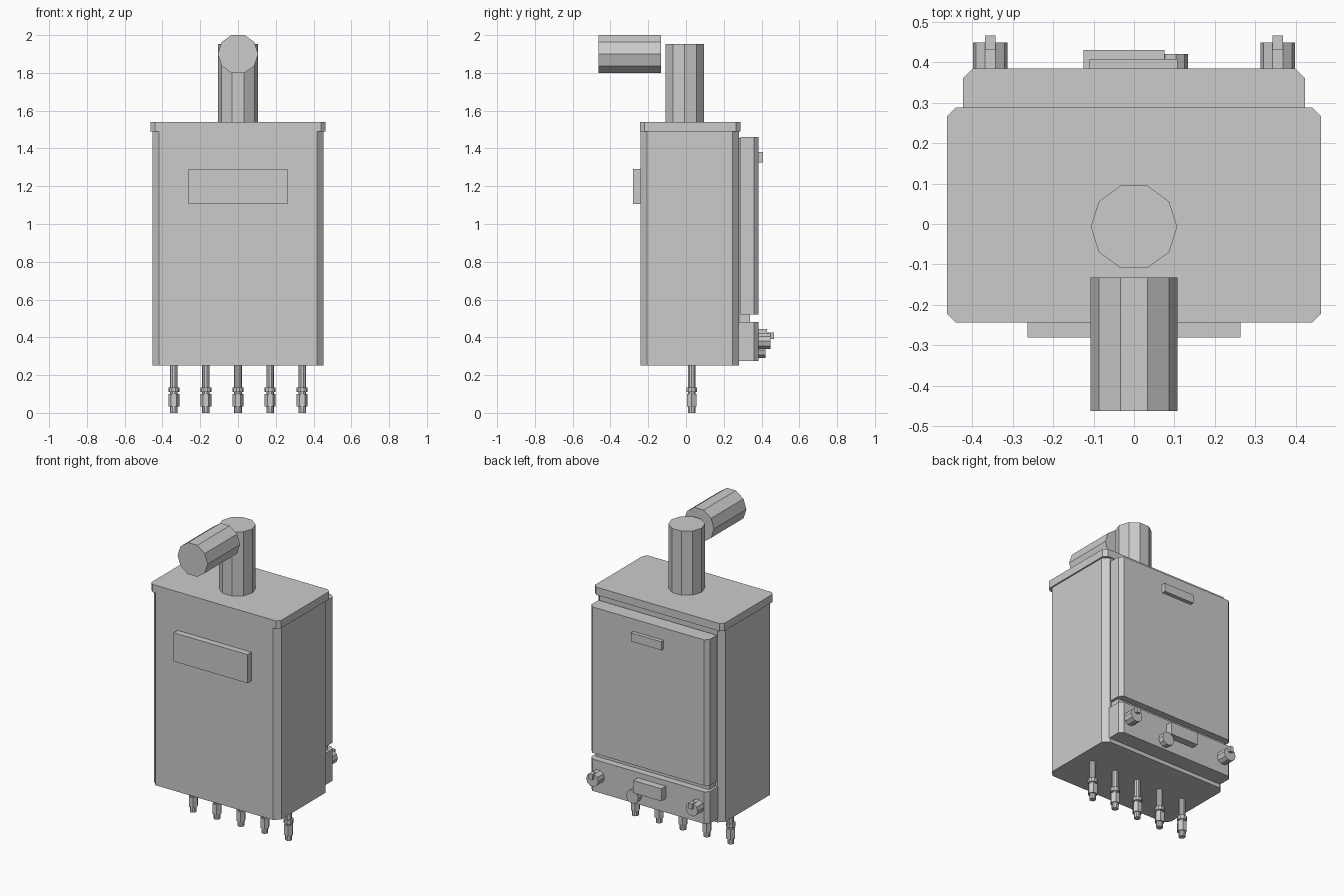
import bpy
import bmesh
from math import radians
from mathutils import Matrix, Vector

cube = bpy.data.objects.get("Cube")
if cube:
    bpy.data.objects.remove(cube, do_unlink=True)

grey = bpy.data.materials.new("plain grey")
grey.use_nodes = True
COLOUR = (0.6, 0.6, 0.6, 1)
grey.diffuse_color = COLOUR
grey.node_tree.nodes["Principled BSDF"].inputs["Base Color"].default_value = COLOUR


def finish(name, bm):
    bmesh.ops.recalc_face_normals(bm, faces=bm.faces)
    mesh = bpy.data.meshes.new(name)
    bm.to_mesh(mesh)
    bm.free()
    mesh.materials.append(grey)
    obj = bpy.data.objects.new(name, mesh)
    bpy.context.collection.objects.link(obj)
    return obj


def box(name, x, y, z, chamfer=0, rear_only=False):
    """Box from (min, max) ranges, with optional chamfered upright edges."""
    bm = bmesh.new()
    bmesh.ops.create_cube(bm, size=1)
    low, high = (Vector(c) for c in zip(x, y, z))
    for v in bm.verts:
        v.co = [(a + b) / 2 + c * (b - a) for a, b, c in zip(low, high, v.co)]
    if chamfer:
        edges = [e for e in bm.edges
                 if abs(e.verts[0].co.z - e.verts[1].co.z) > 0.001
                 and (not rear_only or e.verts[0].co.y > y[1] - 0.001)]
        bmesh.ops.bevel(bm, geom=edges, offset=chamfer, segments=1, affect='EDGES')
    return finish(name, bm)


def add_tube(bm, start, end, radius, sides=10):
    """Capped prism along z, or along y when the ends differ in y."""
    start, end = Vector(start), Vector(end)
    turn = Matrix.Rotation(radians(90), 4, 'X') if start.y != end.y else Matrix()
    bmesh.ops.create_cone(bm, cap_ends=True, segments=sides, radius1=radius,
                          radius2=radius, depth=(end - start).length,
                          matrix=Matrix.Translation((start + end) / 2) @ turn
                          @ Matrix.Rotation(radians(90), 4, 'Z'))


def tube(name, start, end, radius):
    bm = bmesh.new()
    add_tube(bm, start, end, radius)
    return finish(name, bm)


# Cabinet, lid and front plate
box("cabinet", (-0.453, 0.453), (-0.24, 0.28), (0.25, 1.49), 0.034)
box("lid", (-0.462, 0.462), (-0.243, 0.288), (1.49, 1.54), 0.022)
box("front_plate", (-0.263, 0.263), (-0.28, -0.23), (1.105, 1.29))

# Flue: upright pipe and horizontal outlet
tube("flue_pipe", (0, -0.007, 1.53), (0, -0.007, 1.953), 0.107)
tube("flue_outlet", (0, -0.462, 1.9), (0, -0.132, 1.9), 0.107)

# Rear door, control panel and the frame behind them
box("rear_frame", (-0.405, 0.405), (0.25, 0.34), (0.285, 1.455))
box("rear_door", (-0.422, 0.422), (0.288, 0.384), (0.52, 1.46), 0.024, True)
box("control_panel", (-0.422, 0.422), (0.275, 0.384), (0.275, 0.48), 0.024, True)
box("door_handle", (-0.11, 0.107), (0.38, 0.408), (1.325, 1.38))
box("display_plate", (-0.125, 0.075), (0.38, 0.43), (0.365, 0.445))

# Control knobs
for side, x in (("left", 0.355), ("right", -0.355)):
    tube(side + "_knob", (x, 0.375, 0.38), (x, 0.448, 0.38), 0.043)
    box(side + "_knob_pointer", (x - 0.013, x + 0.013), (0.43, 0.465), (0.39, 0.425))
tube("small_knob", (0.09, 0.375, 0.332), (0.09, 0.42, 0.332), 0.043)

# Pipe connections under the cabinet: pipe, collar and hexagonal nut
for i in range(5):
    x, y = (i - 2) * 0.17, 0.03
    bm = bmesh.new()
    for z0, z1, radius, sides in ((0, 0.26, 0.02, 10), (0.11, 0.135, 0.029, 10),
                                  (0.035, 0.1, 0.029, 6)):
        add_tube(bm, (x, y, z0), (x, y, z1), radius, sides)
    finish(f"pipe_connection_{i + 1}", bm)
